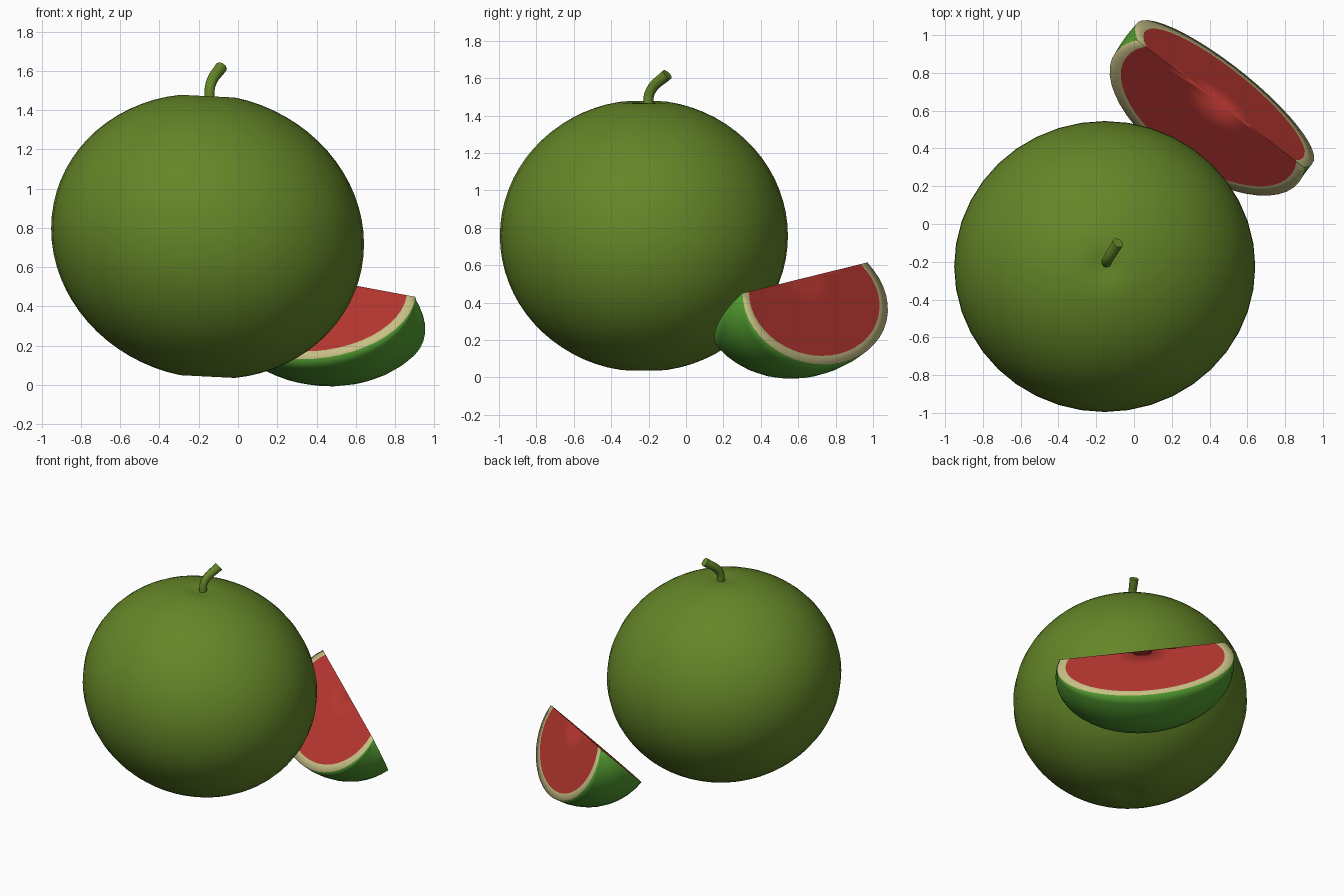
import bpy, bmesh, math
from mathutils import Vector

cube = bpy.data.objects.get("Cube")
if cube:
    bpy.data.objects.remove(cube, do_unlink=True)


def material(name, r, g, b):
    mat = bpy.data.materials.new(name)
    mat.use_nodes = True
    mat.diffuse_color = (r, g, b, 1)
    mat.node_tree.nodes["Principled BSDF"].inputs["Base Color"].default_value = (r, g, b, 1)
    return mat


olive = material("olive skin", 0.127, 0.238, 0.021)
green = material("green rind", 0.085, 0.33, 0.03)
cream = material("cream pith", 0.58, 0.53, 0.24)
red = material("red flesh", 0.48, 0.038, 0.03)


def finish(bm, name, mats):
    bmesh.ops.recalc_face_normals(bm, faces=bm.faces)
    for face in bm.faces:
        face.smooth = True
    mesh = bpy.data.meshes.new(name)
    bm.to_mesh(mesh)
    bm.free()
    obj = bpy.data.objects.new(name, mesh)
    bpy.context.collection.objects.link(obj)
    for mat in mats:
        mesh.materials.append(mat)
    return obj


# Whole fruit: slightly flattened, lopsided ball with a dimple at each pole
bm = bmesh.new()
bmesh.ops.create_uvsphere(bm, u_segments=40, v_segments=36, radius=1)
for v in bm.verts:
    x, y, z = v.co
    dimple = 0.028 * math.exp(-((x * x + y * y) / 0.008))
    v.co = (0.797 * x, 0.77 * y, 0.726 * z - math.copysign(dimple, z) - 0.04 * x)
    v.co += Vector((-0.155, -0.225, 0.757))
finish(bm, "whole_fruit", [olive])

# Stem: bent tube, a little thicker at the tip
curve = bpy.data.curves.new("stem", "CURVE")
curve.dimensions = "3D"
curve.bevel_depth = 0.027
curve.bevel_resolution = 3
curve.resolution_u = 5
curve.use_fill_caps = True
path = [(-0.145, -0.205, 1.43), (-0.14, -0.19, 1.53), (-0.085, -0.1, 1.62)]
spline = curve.splines.new("BEZIER")
spline.bezier_points.add(len(path) - 1)
for point, co in zip(spline.bezier_points, path):
    point.co = co
    point.handle_left_type = point.handle_right_type = "AUTO"
spline.bezier_points[-1].radius = 1.15
stem = bpy.data.objects.new("stem", curve)
bpy.context.collection.objects.link(stem)
curve.materials.append(olive)

# Slice: wedge hanging below a straight ridge, swept by angle about that ridge
RIDGE = Vector((0.46, 0.635, 0.532))
along = Vector((0.796, -0.606, -0.149)).normalized()
side = Vector((0.606, 0.796, 0)).normalized()
down = along.cross(side).normalized()
if down.z > 0:
    down.negate()
SWEEP, STEPS = 9, 28


def slice_point(k, j, scale=1.0):
    """Point on the rind: k runs between the cut faces, j along the rim."""
    angle = math.radians(-45 + 69 * k)
    depth = 0.555 - 0.055 * k + 0.015 * math.sin(math.pi * k)
    low = 0.14                                 # widest part lies below the ridge
    start = math.asin(low / (depth - low))
    phi = -start + (math.pi + 2 * start) * j / STEPS
    d = max(0.0, low + (depth - low) * math.sin(phi))
    t = 0.6 * math.cos(phi)
    out = side * math.sin(angle) + down * math.cos(angle)
    return RIDGE + (along * t + out * d) * scale


bm = bmesh.new()


def quads(rows, index):
    for a, b in zip(rows, rows[1:]):
        for j in range(STEPS):
            bm.faces.new((a[j], a[j + 1], b[j + 1], b[j])).material_index = index


# Rind
rind = [[bm.verts.new(slice_point(i / SWEEP, j)) for j in range(STEPS + 1)]
        for i in range(SWEEP + 1)]
quads(rind, 0)

# Cut faces: cream border ring, then red flesh in to the ridge
for k, rim in ((0, rind[0]), (1, rind[-1])):
    rings = [[bm.verts.new(slice_point(k, j, s)) for j in range(STEPS + 1)]
             for s in (0.9, 0.6, 0.3)]
    quads([rim, rings[0]], 1)
    quads(rings, 2)
    centre = bm.verts.new(RIDGE)
    for j in range(STEPS):
        bm.faces.new((rings[-1][j], rings[-1][j + 1], centre)).material_index = 2
bmesh.ops.remove_doubles(bm, verts=bm.verts, dist=0.006)
finish(bm, "fruit_slice", [green, cream, red])
